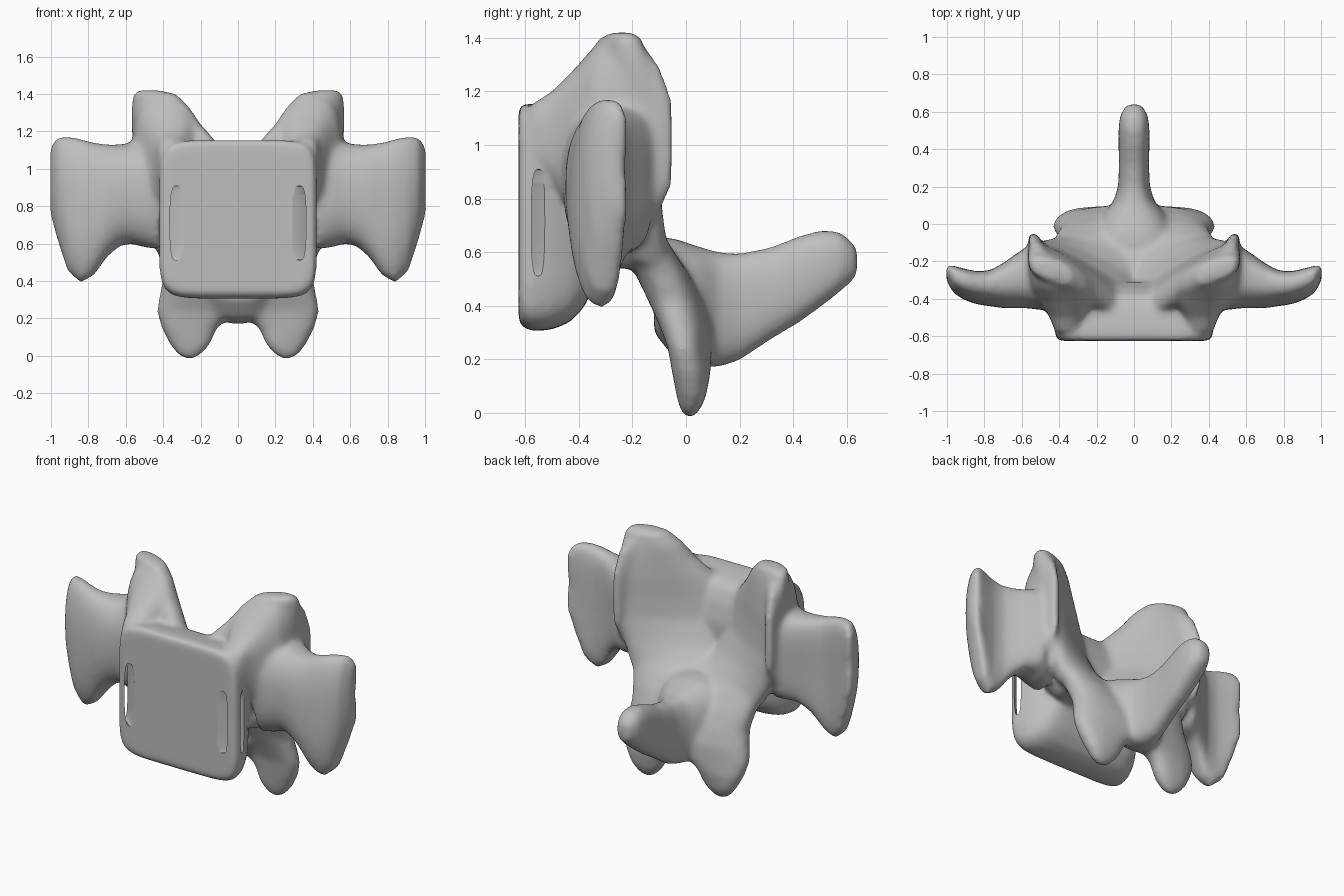
import bpy, bmesh, math
from mathutils import Vector

old = bpy.data.objects.get("Cube")
if old:
    bpy.data.objects.remove(old)

bone = bpy.data.materials.new("bone_grey")
bone.use_nodes = True
bone.diffuse_color = (0.52, 0.52, 0.52, 1)
bone.node_tree.nodes["Principled BSDF"].inputs["Base Color"].default_value = (0.52, 0.52, 0.52, 1)

bm = bmesh.new()


def ring(n, power):
    """Unit superellipse outline."""
    for i in range(n):
        a = 2 * math.pi * i / n
        c, s = math.cos(a), math.sin(a)
        yield (math.copysign(abs(c) ** (2 / power), c), math.copysign(abs(s) ** (2 / power), s))


def loft(axis, sections, power=2.5, sides=(1,), bow=0):
    """Skin of sections (t, u0, u1, v0, v1, shear) set along an axis, optionally mirrored."""
    for side in sides:
        rings = []
        for t, u0, u1, v0, v1, *shear in sections:
            k = shear[0] if shear else 0
            verts = []
            for a, b in ring(48, power):
                du = a * (u1 - u0) / 2
                u, v = (u0 + u1) / 2 + du + bow * b * b, (v0 + v1) / 2 + b * (v1 - v0) / 2 + k * du
                x, y, z = {"x": (t, u, v), "y": (u, t, v), "z": (u, v, t)}[axis]
                verts.append(bm.verts.new((x * side, y, z)))
            rings.append(verts)
        faces = [bm.faces.new(rings[0]), bm.faces.new(rings[-1][::-1])]
        for r, s in zip(rings, rings[1:]):
            for i in range(48):
                j = (i + 1) % 48
                faces.append(bm.faces.new((r[i], s[i], s[j], r[j])))
        bmesh.ops.recalc_face_normals(bm, faces=faces)


BOTH = (1, -1)

# Front block
loft("y", [(-.625, -.41, .41, .33, 1.15), (-.58, -.425, .425, .305, 1.155),
           (-.5, -.405, .405, .31, 1.145), (-.43, -.375, .375, .34, 1.13),
           (-.38, -.34, .34, .395, 1.1), (-.34, -.3, .3, .48, 1.02), (-.31, -.25, .25, .58, .9)],
     power=7)

# Floor joining the block to the rear arch
loft("z", [(.54, -.35, .35, -.35, -.06), (.62, -.42, .42, -.42, -.08),
           (.72, -.4, .4, -.42, -.24)], power=3)

# Side wings
loft("x", [(.42, -.46, -.22, .57, 1.18), (.5, -.46, -.15, .58, 1.16), (.57, -.45, -.12, .6, 1.14),
           (.63, -.45, -.16, .59, 1.13), (.7, -.45, -.21, .53, 1.13), (.77, -.44, -.25, .43, 1.14),
           (.84, -.43, -.255, .39, 1.16), (.91, -.405, -.24, .45, 1.175),
           (.965, -.37, -.225, .62, 1.17), (1.005, -.3, -.225, .76, 1.12)],
     power=2.8, sides=BOTH, bow=.025)

# Upper prongs
loft("y", [(-.58, .3, .42, .95, 1.15), (-.5, .26, .45, .85, 1.2), (-.42, .21, .5, .75, 1.28),
           (-.34, .22, .55, .68, 1.37), (-.25, .32, .565, .65, 1.415), (-.17, .42, .565, .68, 1.385),
           (-.1, .49, .565, .75, 1.3), (-.05, .52, .56, .85, 1.17)], power=3, sides=BOTH)

# Hollow rear wall sweeping from the prongs to the middle
loft("z", [(.56, -.03, .44, -.24, -.04, .05), (.65, -.03, .49, -.29, -.09, .2),
           (.76, -.02, .53, -.35, -.15, .42), (.9, -.02, .56, -.4, -.2, .56),
           (1.03, .02, .565, -.41, -.205, .6), (1.14, .11, .565, -.39, -.185, .58),
           (1.24, .2, .57, -.36, -.17, .5), (1.33, .26, .57, -.34, -.17, .4),
           (1.4, .33, .56, -.31, -.18, .3), (1.42, .42, .54, -.28, -.2, .2)], sides=BOTH)

# Rear arch sheets running down into the lower lobes
loft("z", [(-.015, .235, .285, 0, .03), (.005, .2, .32, -.02, .05), (.06, .15, .365, -.035, .075),
           (.15, .11, .41, -.05, .09, -.08), (.24, .0, .435, -.06, .09, -.12),
           (.32, -.03, .42, -.09, .09, -.12), (.42, -.04, .4, -.14, .06, -.06),
           (.52, -.04, .42, -.19, .01), (.62, 0, .45, -.25, -.06, .1),
           (.7, .12, .48, -.29, -.12, .25)], sides=BOTH)

# Rear spine
loft("y", [(-.12, -.2, .2, .3, .66), (-.04, -.22, .22, .2, .65), (.05, -.17, .17, .17, .62),
           (.12, -.11, .11, .17, .6), (.2, -.085, .085, .195, .595), (.32, -.08, .08, .275, .62),
           (.42, -.083, .083, .335, .66), (.51, -.083, .083, .4, .685), (.58, -.075, .075, .455, .675),
           (.64, -.04, .04, .51, .62)])


def finish(name):
    me = bpy.data.meshes.new(name)
    bm.to_mesh(me)
    bm.clear()
    me.materials.append(bone)
    ob = bpy.data.objects.new(name, me)
    bpy.context.collection.objects.link(ob)
    return ob


body = finish("vertebra")

# Slanted slots behind the front corners
for side in BOTH:
    along, across = Vector((.09 * side, .075, 0)), Vector((.013 * side, -.018, 0))
    mid = Vector((.385 * side, -.578, .71))
    rows = []
    for end in (-1.1, 1.1):
        rows.append([bm.verts.new(mid + along * end + across * a + Vector((0, 0, .2 * b)))
                     for a, b in ring(24, 3)])
    faces = [bm.faces.new(rows[0]), bm.faces.new(rows[1][::-1])]
    for i in range(24):
        j = (i + 1) % 24
        faces.append(bm.faces.new((rows[0][i], rows[1][i], rows[1][j], rows[0][j])))
    bmesh.ops.recalc_face_normals(bm, faces=faces)
cutter = finish("slot_cutter")
cutter.hide_render = True

# Fuse, soften and cut
fuse = body.modifiers.new("fuse", "REMESH")
fuse.mode = "VOXEL"
fuse.voxel_size = 0.014
soft = body.modifiers.new("soften", "SMOOTH")
soft.factor, soft.iterations = 0.5, 20
cut = body.modifiers.new("slots", "BOOLEAN")
cut.operation, cut.object, cut.solver = "DIFFERENCE", cutter, "EXACT"

bpy.context.view_layer.update()
result = bpy.data.meshes.new_from_object(body.evaluated_get(bpy.context.evaluated_depsgraph_get()))
body.modifiers.clear()
body.data = result
bpy.data.objects.remove(cutter)
bm.free()

for ob in bpy.context.selected_objects:
    ob.select_set(False)
body.select_set(True)
bpy.context.view_layer.objects.active = body
bpy.ops.object.shade_smooth_by_angle(angle=math.radians(50))
